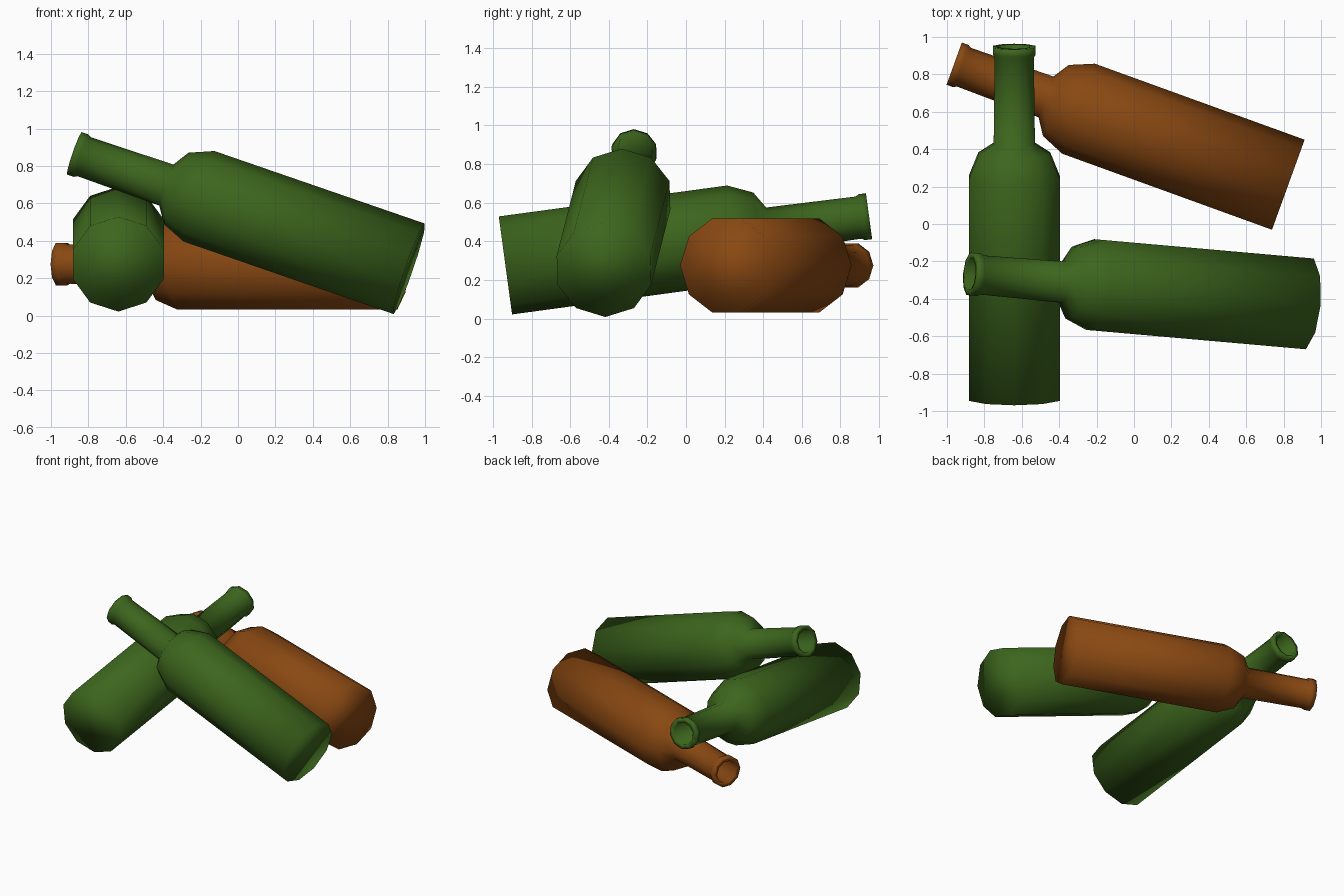
import bpy, bmesh, math
from mathutils import Vector

if "Cube" in bpy.data.objects:
    bpy.data.objects.remove(bpy.data.objects["Cube"])

SIDES = 10
# (radius, distance from base): base, body, shoulder, neck, lip, then bore inside neck
PROFILE = [(0.256, 0.0), (0.256, 1.193), (0.202, 1.322), (0.116, 1.378),
           (0.110, 1.845), (0.120, 1.862), (0.120, 1.9),
           (0.086, 1.9), (0.084, 1.40)]


def material(name, color):
    mat = bpy.data.materials.new(name)
    mat.diffuse_color = color
    mat.use_nodes = True
    mat.node_tree.nodes["Principled BSDF"].inputs["Base Color"].default_value = mat.diffuse_color
    return mat


def bottle(name, base, mouth, phase, mat):
    """Revolve the profile in ten sides along the line from base to mouth."""
    base, mouth = Vector(base), Vector(mouth)
    axis = (mouth - base).normalized()
    side = axis.cross(Vector((0, 0, 1))).normalized()
    up = side.cross(axis)
    bm = bmesh.new()
    rings = []
    for r, h in PROFILE:
        ring = []
        for i in range(SIDES):
            a = phase + 2 * math.pi * i / SIDES
            ring.append(bm.verts.new(base + axis * h + (up * math.cos(a) + side * math.sin(a)) * r))
        rings.append(ring)
    for lo, hi in zip(rings, rings[1:]):
        for i in range(SIDES):
            j = (i + 1) % SIDES
            bm.faces.new((lo[i], lo[j], hi[j], hi[i]))
    # flat base and floor of the bore
    bm.faces.new(rings[0])
    bm.faces.new(rings[-1])
    bmesh.ops.recalc_face_normals(bm, faces=bm.faces)
    for f in bm.faces:
        f.smooth = True
    mesh = bpy.data.meshes.new(name)
    bm.to_mesh(mesh)
    bm.free()
    mesh.materials.append(mat)
    obj = bpy.data.objects.new(name, mesh)
    bpy.context.collection.objects.link(obj)
    return obj


green = material("green_glass", (0.045, 0.13, 0.012, 1))
brown = material("brown_glass", (0.25, 0.065, 0.006, 1))

# brown bottle lying flat, resting on a pair of facets
bottle("brown_bottle", (0.825, 0.21, 0.275), (-0.955, 0.855, 0.275), math.pi / 2, brown)
# green bottle with its neck propped on the brown one
bottle("lower_green_bottle", (-0.64, -0.935, 0.275), (-0.64, 0.948, 0.53), 0, green)
# green bottle leaning across the lower green one
bottle("upper_green_bottle", (0.915, -0.425, 0.25), (-0.877, -0.267, 0.868), 0, green)
